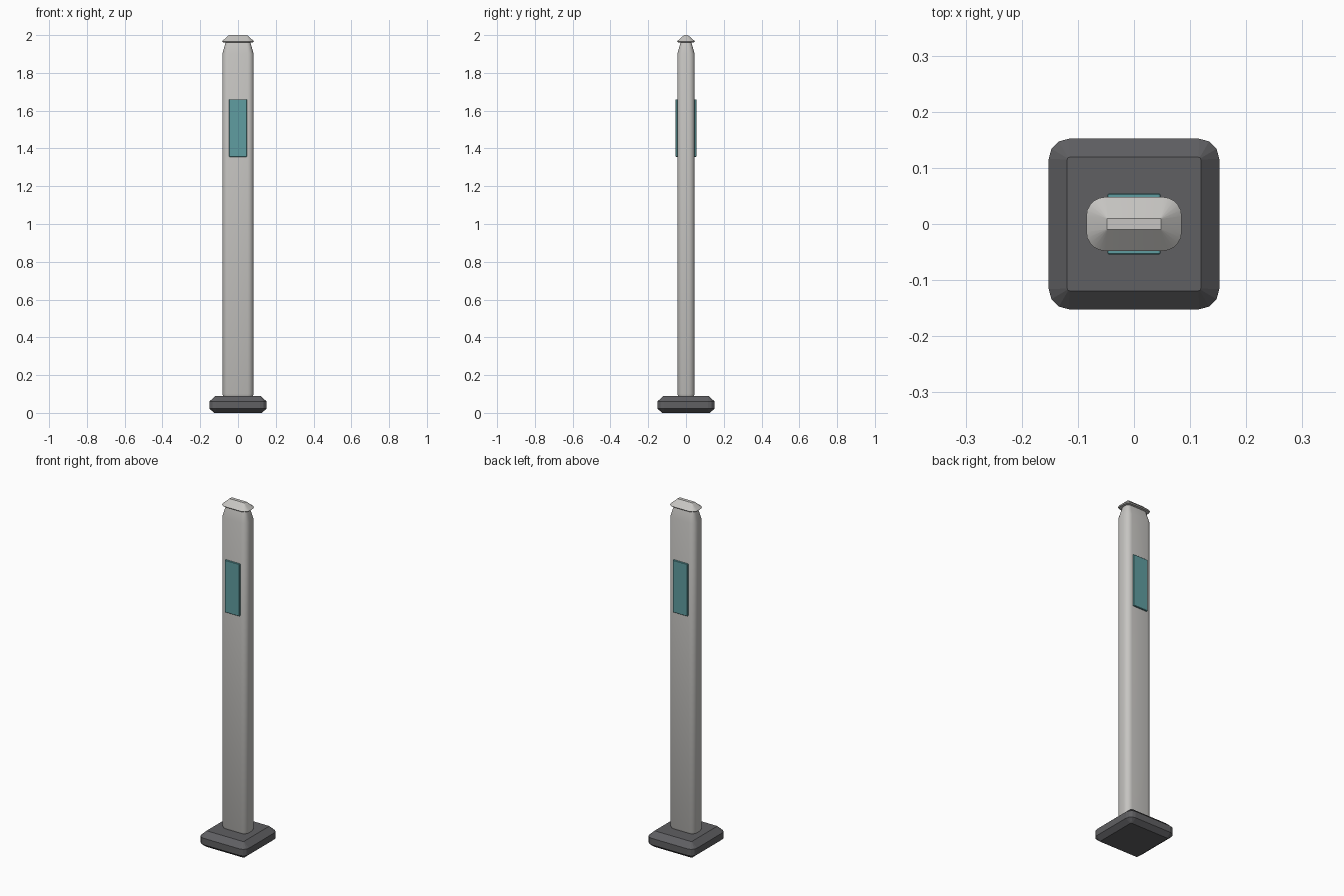
import bpy
import bmesh
from math import sin, cos, pi, radians

cube = bpy.data.objects.get("Cube")
if cube:
    bpy.data.objects.remove(cube)


def material(name, rgb):
    mat = bpy.data.materials.new(name)
    mat.use_nodes = True
    mat.diffuse_color = (*rgb, 1)
    mat.node_tree.nodes["Principled BSDF"].inputs["Base Color"].default_value = (*rgb, 1)
    return mat


concrete = material("pale warm grey", (0.57, 0.56, 0.54))
dark = material("dark grey", (0.115, 0.115, 0.122))
teal = material("teal reflector", (0.115, 0.34, 0.355))


def rounded_outline(hx, hy, radius, steps):
    """Counter-clockwise rectangle with rounded corners."""
    points = []
    for i, (sx, sy) in enumerate([(1, 1), (-1, 1), (-1, -1), (1, -1)]):
        for k in range(steps + 1):
            a = (i + k / steps) * pi / 2
            points.append((sx * (hx - radius) + radius * cos(a),
                           sy * (hy - radius) + radius * sin(a)))
    return points


def loft(name, sections, steps, mat, smooth=None):
    """Stack rounded outlines given as (z, half x, half y, radius)."""
    bm = bmesh.new()
    rings = [[bm.verts.new((x, y, z)) for x, y in rounded_outline(hx, hy, r, steps)]
             for z, hx, hy, r in sections]
    n = len(rings[0])
    for low, high in zip(rings, rings[1:]):
        for i in range(n):
            j = (i + 1) % n
            bm.faces.new((low[i], low[j], high[j], high[i]))
    bm.faces.new(rings[0][::-1])
    bm.faces.new(rings[-1])
    mesh = bpy.data.meshes.new(name)
    bm.to_mesh(mesh)
    bm.free()
    mesh.materials.append(mat)
    obj = bpy.data.objects.new(name, mesh)
    bpy.context.collection.objects.link(obj)
    if smooth:
        bpy.ops.object.select_all(action="DESELECT")
        obj.select_set(True)
        bpy.context.view_layer.objects.active = obj
        bpy.ops.object.shade_smooth_by_angle(angle=radians(smooth))
    return obj


# Foot with chamfered rims
loft("base_foot", [(0, 0.125, 0.125, 0.006), (0.022, 0.152, 0.152, 0.036),
                   (0.06, 0.152, 0.152, 0.036), (0.09, 0.119, 0.119, 0.004)], 3, dark)

# Tall post with a tapered neck
loft("post", [(0.088, 0.078, 0.041, 0.028), (0.1, 0.083, 0.046, 0.032),
              (1.9, 0.083, 0.046, 0.032), (1.968, 0.064, 0.027, 0.018)], 5, concrete, 25)

# Overhanging cap with a narrow ridge
loft("cap", [(1.962, 0.08, 0.043, 0.03), (1.967, 0.085, 0.048, 0.034),
             (2.0, 0.048, 0.01, 0.001)], 5, concrete, 25)

# Reflector plates on the front and the back
for name, side in (("front_reflector", -1), ("back_reflector", 1)):
    plate = loft(name, [(0, 0.047, 0.152, 0.003), (0.007, 0.047, 0.152, 0.003),
                        (0.009, 0.045, 0.15, 0.002)], 2, teal)
    plate.location = (0, side * 0.0455, 1.508)
    plate.rotation_euler = (-side * pi / 2, 0, 0)
